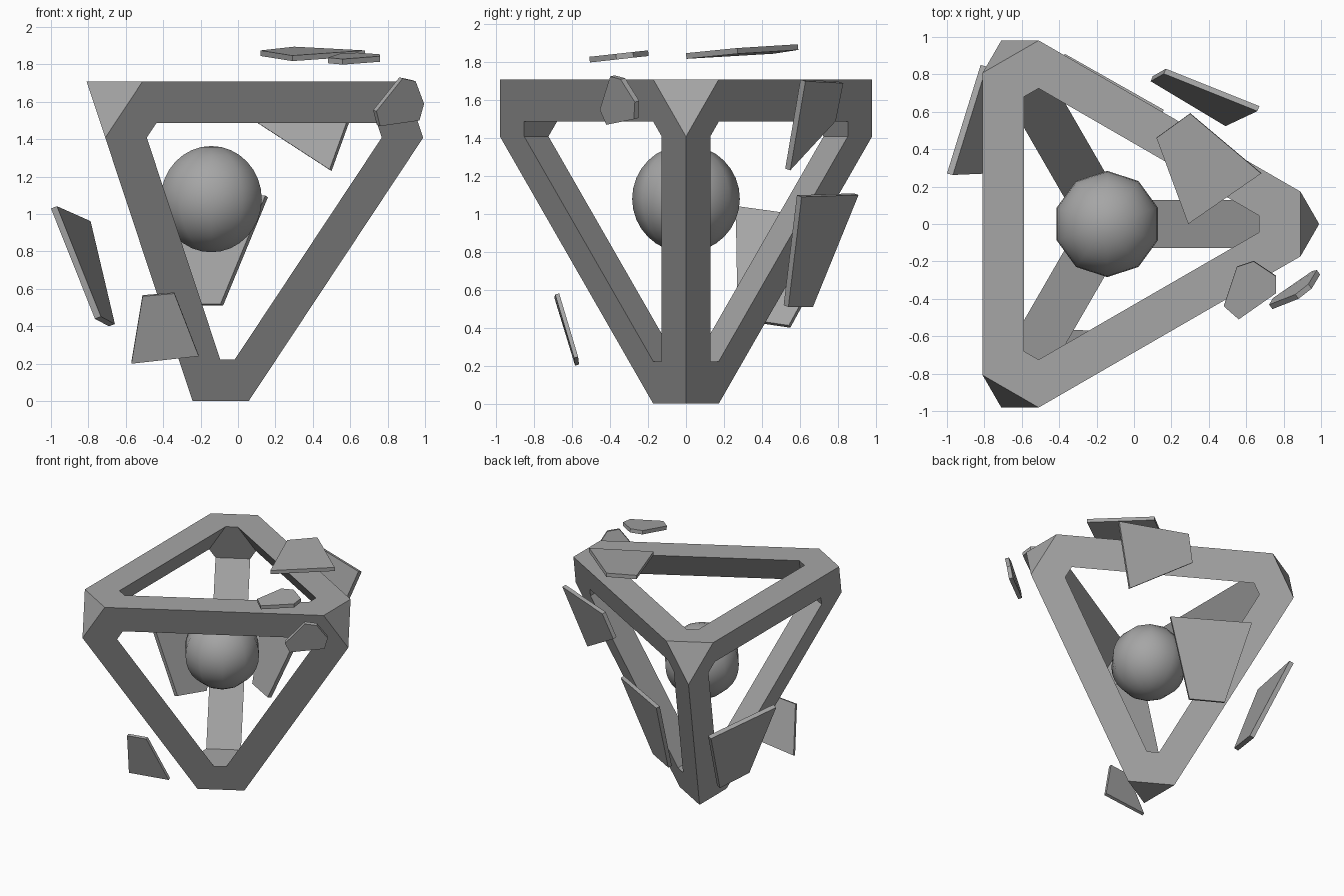
import bpy, bmesh, math
from mathutils import Vector

cube = bpy.data.objects.get("Cube")
if cube:
    bpy.data.objects.remove(cube)

grey = bpy.data.materials.new("stone_grey")
grey.use_nodes = True
colour = (0.38, 0.38, 0.38, 1)
grey.diffuse_color = colour
grey.node_tree.nodes["Principled BSDF"].inputs["Base Color"].default_value = colour


def make_object(name, bm):
    bmesh.ops.recalc_face_normals(bm, faces=bm.faces[:])
    mesh = bpy.data.meshes.new(name)
    bm.to_mesh(mesh)
    bm.free()
    mesh.materials.append(grey)
    obj = bpy.data.objects.new(name, mesh)
    bpy.context.collection.objects.link(obj)
    return obj


def cut_corners(tri, t):
    """Six points of a triangle with a share t cut off at each corner."""
    points = []
    for i, p in enumerate(tri):
        points += [p.lerp(tri[i - 1], t), p.lerp(tri[(i + 1) % 3], t)]
    return points


# Frame: hollow tetrahedron standing on a blunted tip
AXIS, RADIUS, TOP, HEIGHT = -0.143, 1.333, 1.71, 2.012
CUT, WINDOW, WINDOW_CUT = 0.15, 0.667, 0.058
corners = [Vector((AXIS + RADIUS * math.cos(a), RADIUS * math.sin(a), TOP))
           for a in (0, math.tau / 3, -math.tau / 3)]
corners.append(Vector((AXIS, 0, TOP - HEIGHT)))

bm = bmesh.new()
core = bmesh.new()
for skip in range(4):
    tri = [c for i, c in enumerate(corners) if i != skip]
    middle = sum(tri, Vector()) / 3
    outer = cut_corners(tri, CUT)
    inner = cut_corners([middle.lerp(c, WINDOW) for c in tri], WINDOW_CUT)
    vo = [bm.verts.new(p) for p in outer]
    vi = [bm.verts.new(p) for p in inner]
    for i in range(6):
        j = (i + 1) % 6
        bm.faces.new((vo[i], vo[j], vi[j], vi[i]))
    for p in inner:
        core.verts.new(p)
    # blunted corner
    tip = corners[skip]
    bm.faces.new([bm.verts.new(tip.lerp(c, CUT)) for c in tri])

# Flat inner sides of the beams, spanning from window rim to window rim
bmesh.ops.convex_hull(core, input=core.verts[:])
bmesh.ops.dissolve_limit(core, angle_limit=0.02, verts=core.verts[:], edges=core.edges[:])
centre = sum(corners, Vector()) / 4
for face in core.faces:
    mid = face.calc_center_median()
    on_window = any((mid - (centre * 4 - c) / 3).length < 0.05 for c in corners)
    if not on_window:
        bm.faces.new([bm.verts.new(v.co) for v in face.verts])
core.free()
bmesh.ops.remove_doubles(bm, verts=bm.verts[:], dist=0.0005)
make_object("frame", bm)

# Ball floating inside the frame
bm = bmesh.new()
bmesh.ops.create_uvsphere(bm, u_segments=10, v_segments=16, radius=0.284)
bmesh.ops.translate(bm, verts=bm.verts[:], vec=(AXIS, 0, 1.08))
for face in bm.faces:
    face.smooth = True
make_object("ball", bm)


# Loose plates: outer outline, thickened towards the frame's middle
def plate(name, points, thickness=0.03):
    bm = bmesh.new()
    face = bm.faces.new([bm.verts.new(p) for p in points])
    face.normal_update()
    inward = face.normal.copy()
    if inward.dot(Vector((AXIS, 0, 1.1)) - face.calc_center_median()) < 0:
        inward.negate()
    moved = bmesh.ops.extrude_face_region(bm, geom=[face], use_keep_orig=True)["geom"]
    bmesh.ops.translate(bm, vec=inward * thickness,
                        verts=[g for g in moved if isinstance(g, bmesh.types.BMVert)])
    make_object(name, bm)


plate("right_plate", [(-1, .27, 1.03), (-.82, .85, .95), (-.69, .55, .40), (-.765, .28, .44)], 0.035)
plate("front_low_plate", [(-.51, -.695, .56), (-.34, -.69, .575), (-.21, -.59, .24), (-.57, -.585, .2)], 0.022)
plate("top_plate", [(.12, .46, 1.875), (.3, .59, 1.895), (.68, .27, 1.875), (.29, 0, 1.848)])
plate("back_high_plate", [(.17, .83, 1.69), (.67, .63, 1.7), (.5, .55, 1.23), (.1, .79, 1.49)])
plate("back_low_plate", [(-.37, .91, 1.1), (.16, .61, 1.09), (-.08, .54, .51), (-.31, .67, .51)])
plate("small_corner_plate", [(.74, -.455, 1.55), (.88, -.4, 1.725), (.95, -.345, 1.71),
                             (.995, -.27, 1.59), (.97, -.275, 1.5), (.76, -.42, 1.47)])

# Small top plate rises gently towards the back
outline = [(.48, -.44), (.55, -.23), (.64, -.2), (.76, -.28), (.76, -.37), (.56, -.51)]
plate("small_top_plate", [(x, y, 1.885 + 0.11 * y) for x, y in outline])
